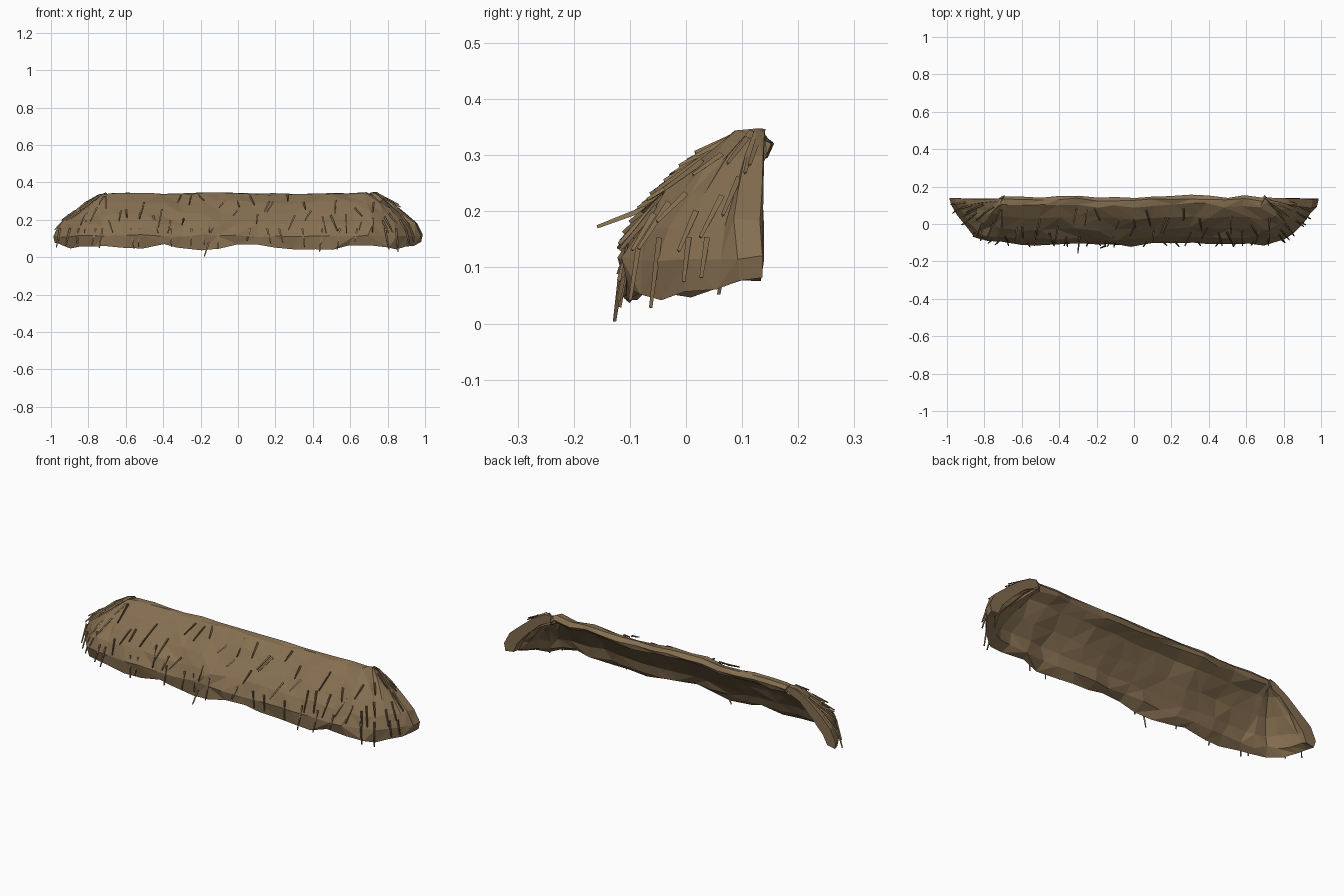
import bpy, bmesh, math, random
from mathutils import Vector

if "Cube" in bpy.data.objects:
    bpy.data.objects.remove(bpy.data.objects["Cube"])

random.seed(7)

def material(name, rgb):
    m = bpy.data.materials.new(name)
    m.diffuse_color = (*rgb, 1)
    m.use_nodes = True
    m.node_tree.nodes["Principled BSDF"].inputs["Base Color"].default_value = m.diffuse_color
    return m

straw = material("dry straw brown", (0.235, 0.158, 0.082))

def lerp_table(table, t):
    for (a, p), (b, q) in zip(table, table[1:]):
        if t <= b:
            return p + (q - p) * max(0, (t - a) / (b - a))
    return table[-1][1]

# Eave plan, half side: straight front, then a rounded hip back to the wall
HALF_EAVE = [(0.0, -0.105), (0.10, -0.105), (0.20, -0.105), (0.31, -0.105), (0.41, -0.105),
             (0.51, -0.105), (0.61, -0.105), (0.71, -0.10), (0.79, -0.09),
             (0.85, -0.055), (0.90, -0.005), (0.945, 0.05), (0.975, 0.095), (0.985, 0.135)]
eave = [(-x, y) for x, y in HALF_EAVE[:0:-1]] + HALF_EAVE

# Ragged height of the lower edge along x
RAGGED = [(-1, .085), (-.93, .06), (-.88, .04), (-.76, .07), (-.58, .04), (-.4, .07), (-.18, .035),
          (0, .07), (.2, .06), (.47, .035), (.66, .07), (.86, .04), (.93, .06), (1, .085)]

# Section: (fraction from ridge to eave, height); outer face, then underside
OUTER = [(-0.03, .325), (0.04, .343), (0.16, .338), (0.42, .295), (0.68, .235), (0.90, .178), (1.01, .115), (0.98, None)]
INNER = [(0.82, .085), (0.74, .135), (0.52, .205), (0.25, .275), (0.02, .305)]
SECTION = OUTER + INNER

def place(x, y, f, z):
    rx = max(-0.70, min(0.70, x * 0.97))
    ry = 0.138
    if z is None:
        z = lerp_table(RAGGED, x)
    return Vector((rx + (x - rx) * f, ry + (y - ry) * f, z))

# Thatch shell: lofted section, faceted by seeded jitter
bm = bmesh.new()
rings = []
for i, (x, y) in enumerate(eave):
    swell = random.uniform(-0.009, 0.009)
    end = i in (0, len(eave) - 1)
    ring = []
    for k, (f, z) in enumerate(SECTION):
        p = place(x, y, f, z)
        j = 0.004 if k < 2 or end else 0.009
        p += Vector((random.uniform(-2, 2) * j * (abs(x) < 0.8), random.uniform(-1, 1) * j - swell * (not end),
                     random.uniform(-1, 1) * j * 0.7 + swell * 0.5))
        ring.append(bm.verts.new(p))
    rings.append(ring)
n = len(SECTION)
for a, b in zip(rings, rings[1:]):
    for k in range(n):
        q = [a[k], b[k], b[(k + 1) % n], a[(k + 1) % n]]
        if random.random() < 0.5:
            q = q[1:] + q[:1]
        bm.faces.new((q[0], q[1], q[2]))
        bm.faces.new((q[0], q[2], q[3]))
bm.faces.new(rings[0])
bm.faces.new(rings[-1][::-1])
bmesh.ops.recalc_face_normals(bm, faces=bm.faces)

def finish(bm, name):
    me = bpy.data.meshes.new(name)
    bm.to_mesh(me)
    bm.free()
    me.materials.append(straw)
    ob = bpy.data.objects.new(name, me)
    bpy.context.collection.objects.link(ob)
    return ob

finish(bm, "thatch_shell")

# Straw blades: tapered three-sided sticks
def blade(bm, a, b, r):
    d = (b - a).normalized()
    u = d.cross(Vector((0.3, 1, 0.2))).normalized()
    w = d.cross(u)
    ends = []
    for p, s in ((a, r), (b, r * 0.6)):
        ends.append([bm.verts.new(p + (u * math.cos(t) + w * math.sin(t)) * s)
                     for t in (0.5, 0.5 + math.tau / 3, 0.5 + 2 * math.tau / 3)])
    for k in range(3):
        m = (k + 1) % 3
        bm.faces.new((ends[0][k], ends[0][m], ends[1][m], ends[1][k]))
    bm.faces.new(ends[0][::-1])
    bm.faces.new(ends[1])

def eave_at(s):
    s = max(0, min(len(eave) - 1.001, s))
    i = int(s)
    t = s - i
    return [eave[i][c] * (1 - t) + eave[i + 1][c] * t for c in (0, 1)]

def surface(s, f, lift):
    x, y = eave_at(s)
    p = place(x, y, f, lerp_table([(g, h) for g, h in OUTER[:-1]], f))
    out = Vector((x - max(-0.7, min(0.7, x)), y - 0.14, 0.2)).normalized()
    return p + out * lift

# Loose blades lying on the slope, tips lifting off
bm = bmesh.new()
for i in range(54):
    s = 0.6 + (len(eave) - 2.2) * (i + random.random() * 0.8) / 54
    f = random.choice((0.25, 0.42, 0.6, 0.72, 0.8)) + random.uniform(-0.05, 0.05)
    g = min(1.0, f + random.uniform(0.2, 0.38))
    blade(bm, surface(s, f, 0.004), surface(s + random.uniform(-0.35, 0.35), g, random.uniform(0.012, 0.026)), 0.006)
bmesh.ops.recalc_face_normals(bm, faces=bm.faces)
finish(bm, "slope_straw")

# Hanging blades below the eave
bm = bmesh.new()
for i in range(22):
    s = 1.5 + (len(eave) - 4) * (i + random.random() * 0.7) / 22
    top = surface(s, 0.95, 0.006)
    x = eave_at(s)[0]
    low = lerp_table(RAGGED, x) + random.uniform(-0.02, 0.03)
    tip = surface(s + random.uniform(-0.2, 0.2), 1.0, random.uniform(0.012, 0.024))
    tip.z = max(0.02, low)
    blade(bm, top, tip, 0.006)
# Longest drooping straw and one sticking forward
blade(bm, Vector((-0.155, -0.118, 0.08)), Vector((-0.18, -0.128, 0.004)), 0.006)
blade(bm, Vector((-0.29, -0.07, 0.205)), Vector((-0.30, -0.158, 0.172)), 0.006)
bmesh.ops.recalc_face_normals(bm, faces=bm.faces)
finish(bm, "eave_straw")
